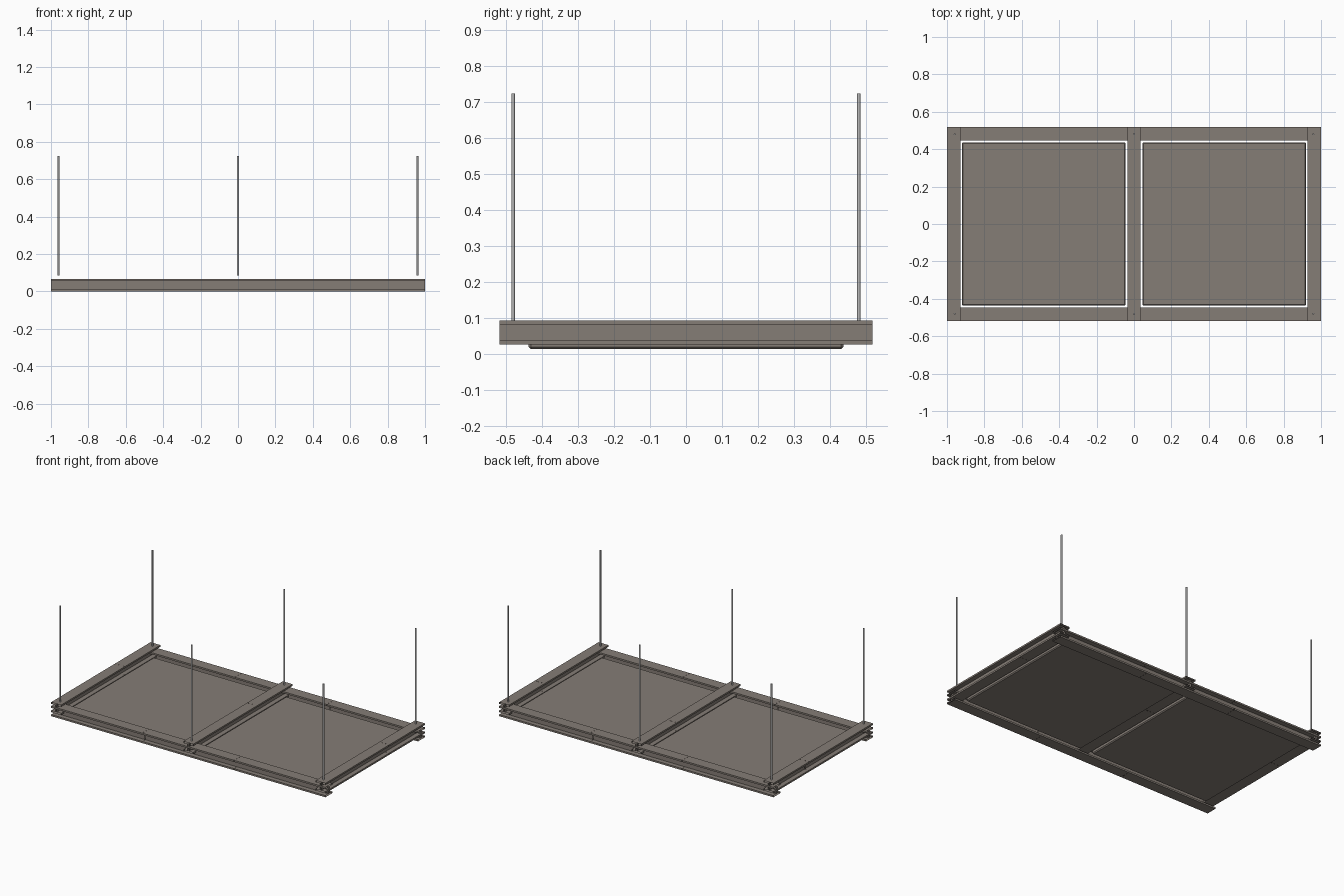
import bpy
import bmesh
from mathutils import Matrix

if "Cube" in bpy.data.objects:
    bpy.data.objects.remove(bpy.data.objects["Cube"], do_unlink=True)


def material(name, rgb):
    mat = bpy.data.materials.new(name)
    mat.use_nodes = True
    mat.diffuse_color = (*rgb, 1)
    mat.node_tree.nodes["Principled BSDF"].inputs["Base Color"].default_value = (*rgb, 1)
    return mat


BEAM = material("warm grey metal", (0.235, 0.205, 0.18))
ROD = material("light steel", (0.48, 0.48, 0.48))


def finish(name, bm, mat):
    mesh = bpy.data.meshes.new(name)
    bmesh.ops.recalc_face_normals(bm, faces=bm.faces)
    bm.to_mesh(mesh)
    bm.free()
    mesh.materials.append(mat)
    obj = bpy.data.objects.new(name, mesh)
    bpy.context.collection.objects.link(obj)


WIDTH, HEIGHT, FLANGE, WEB = 0.072, 0.066, 0.011, 0.01


def beam(name, start, end, offset, base, along_x):
    """Hollow, open-ended I-section from start to end, standing on base."""
    a, w, h, t = WIDTH / 2, WEB / 2, HEIGHT, FLANGE
    half = [(a, 0), (a, t), (w, t), (w, h - t), (a, h - t), (a, h)]
    outline = half + [(-s, z) for s, z in reversed(half)]
    bm = bmesh.new()
    rings = []
    for pos in (start, end):
        rings.append([bm.verts.new((pos, offset + s, base + z) if along_x
                                   else (offset + s, pos, base + z))
                      for s, z in outline])
    near, far = rings
    for i in range(len(outline)):
        bm.faces.new((near[i - 1], near[i], far[i], far[i - 1]))
    finish(name, bm, BEAM)


def run(name, cuts, offset, base, along_x):
    """A row of beam lengths with a hairline joint between neighbours."""
    joint = 0.0004
    for i, (start, end) in enumerate(zip(cuts, cuts[1:])):
        s = start + (joint if i else 0)
        e = end - (joint if i < len(cuts) - 2 else 0)
        beam(f"{name}_{i + 1}", s, e, offset, base, along_x)


# Lower long beams, front and back
for name, y in (("front_beam", -0.482), ("back_beam", 0.482)):
    run(name, (-1, -0.335, 0.335, 1), y, 0, True)

# Upper cross beams and their hanging rods
for name, x in (("right", -0.964), ("middle", 0), ("left", 0.964)):
    run(f"{name}_cross_beam", (-0.518, 0.147, 0.518), x, 0.026, False)
    for end, y in (("front", -0.48), ("back", 0.48)):
        low, high = 0.084, 0.723
        bm = bmesh.new()
        bmesh.ops.create_cone(bm, cap_ends=True, segments=12, radius1=0.005,
                              radius2=0.005, depth=high - low)
        bmesh.ops.translate(bm, verts=bm.verts,
                            vec=(x * 0.995, y, (low + high) / 2))
        finish(f"{end}_{name}_rod", bm, ROD)

# Infill panels with chamfered edges, floating inside the frame
for name, x in (("right_panel", -0.4825), ("left_panel", 0.4825)):
    low, high = 0.013, 0.045
    bm = bmesh.new()
    bmesh.ops.create_cube(bm, size=1, matrix=Matrix.Translation((x, 0, (low + high) / 2))
                          @ Matrix.Diagonal((0.876, 0.874, high - low, 1)))
    bmesh.ops.bevel(bm, geom=bm.edges[:], offset=0.006, segments=1, affect="EDGES")
    finish(name, bm, BEAM)
